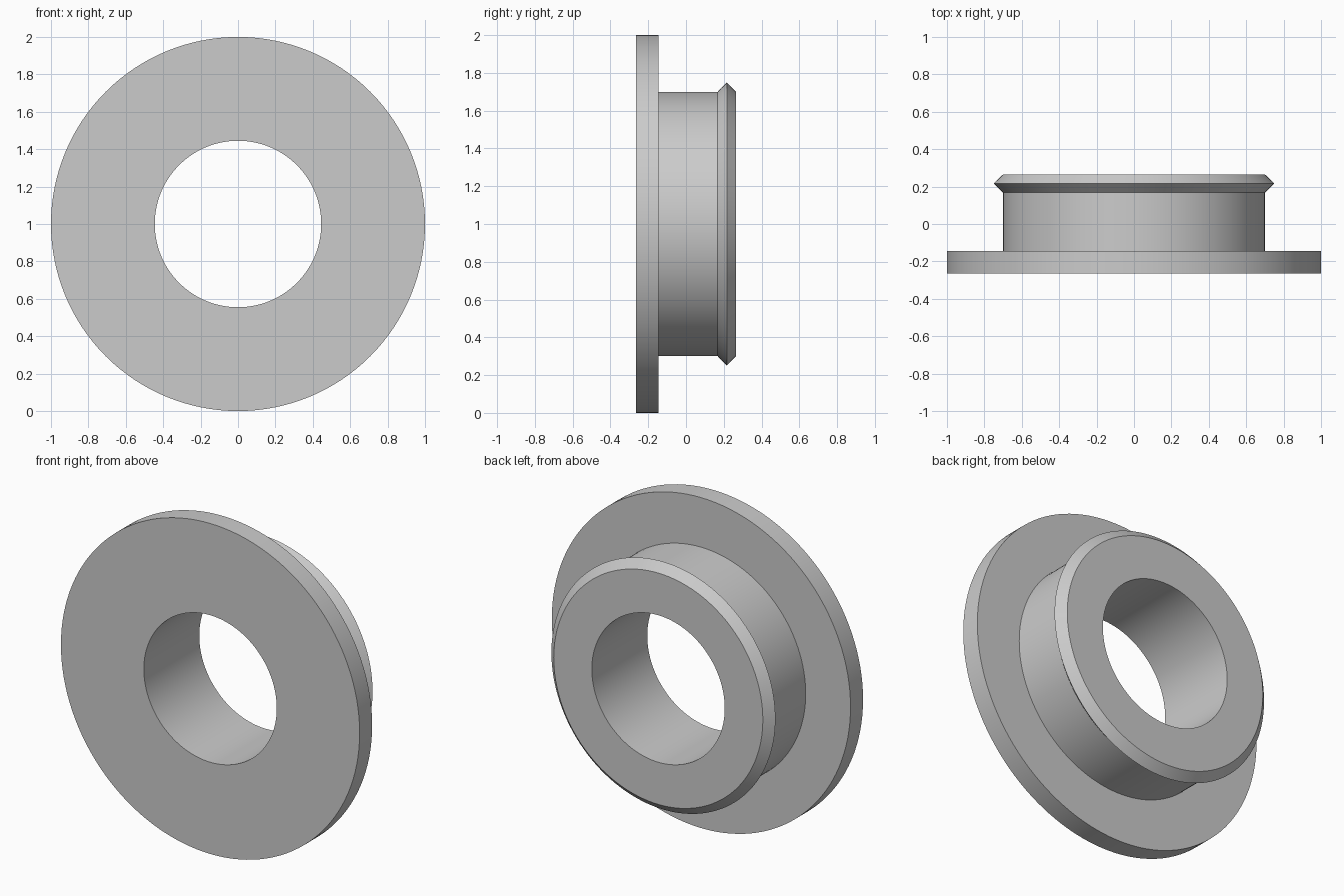
import bpy
import bmesh
import math
from mathutils import Matrix, Vector

cube = bpy.data.objects.get("Cube")
if cube:
    bpy.data.objects.remove(cube, do_unlink=True)

SEGMENTS = 128
CENTRE = Vector((0, 0, 1))

# Plain grey material
grey = bpy.data.materials.new("plain_grey")
grey.use_nodes = True
colour = (0.6, 0.6, 0.6, 1)
grey.diffuse_color = colour
grey.node_tree.nodes["Principled BSDF"].inputs["Base Color"].default_value = colour

# Closed cross-section as (radius, depth): bore, flange, barrel, snap ridge
profile = [
    (0.445, -0.265), (1.0, -0.265), (1.0, -0.145), (0.70, -0.145),
    (0.70, 0.168), (0.75, 0.216), (0.70, 0.265), (0.445, 0.265),
]

# Turn the cross-section around the front-to-back axis
bm = bmesh.new()
rings = []
for i in range(SEGMENTS):
    turn = Matrix.Rotation(math.tau * i / SEGMENTS, 3, 'Y')
    rings.append([bm.verts.new(turn @ Vector((r, y, 0)) + CENTRE) for r, y in profile])
for i, ring in enumerate(rings):
    after = rings[(i + 1) % SEGMENTS]
    for j in range(len(profile)):
        k = (j + 1) % len(profile)
        bm.faces.new((ring[j], ring[k], after[k], after[j]))
bmesh.ops.recalc_face_normals(bm, faces=bm.faces)

mesh = bpy.data.meshes.new("flanged_bushing")
bm.to_mesh(mesh)
bm.free()
mesh.materials.append(grey)
bushing = bpy.data.objects.new("flanged_bushing", mesh)
bpy.context.collection.objects.link(bushing)

# Smooth round walls, crisp rims
bpy.ops.object.select_all(action='DESELECT')
bushing.select_set(True)
bpy.context.view_layer.objects.active = bushing
bpy.ops.object.shade_smooth_by_angle(angle=math.radians(30))
